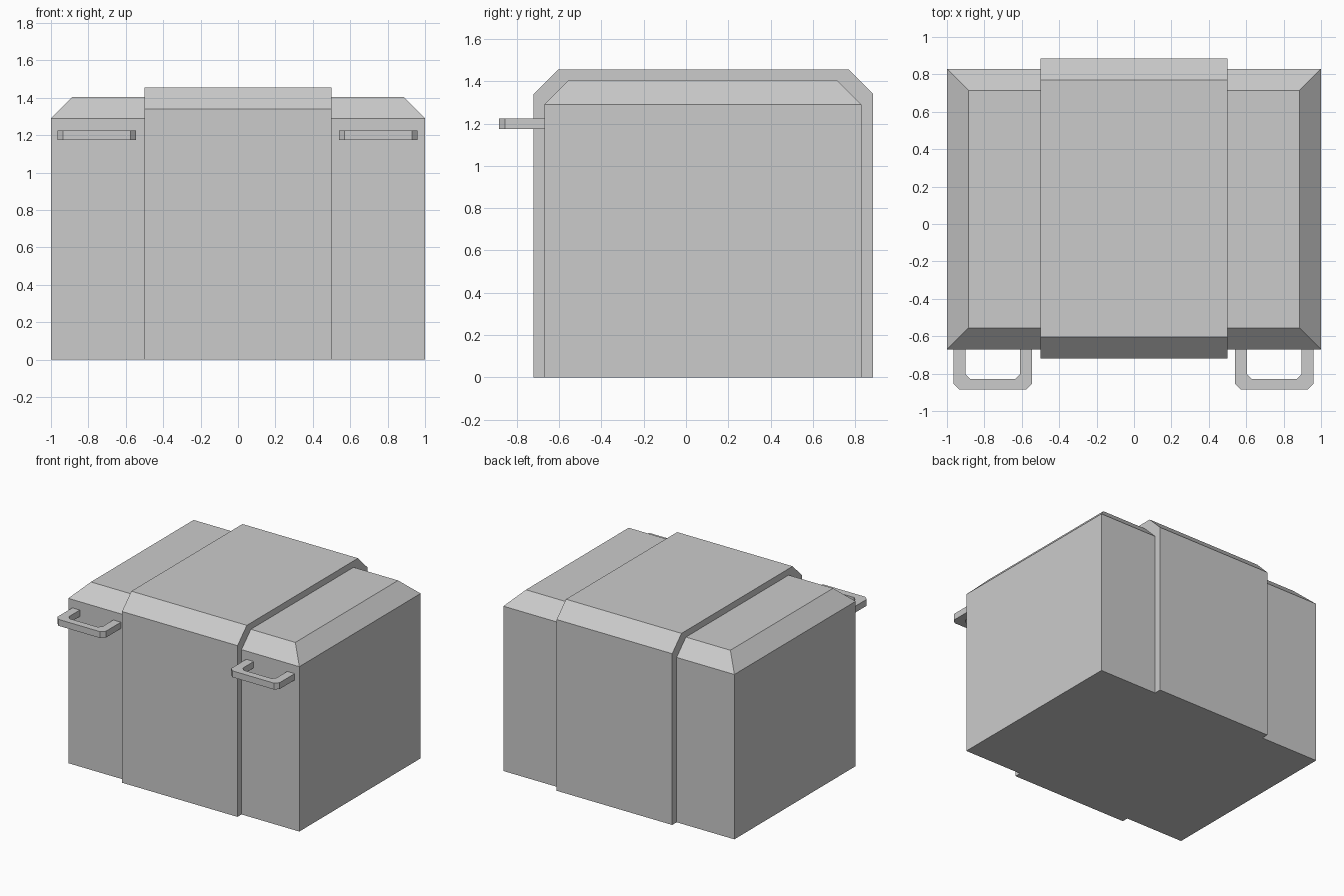
import bpy
import bmesh
from mathutils import Vector

cube = bpy.data.objects.get("Cube")
if cube:
    bpy.data.objects.remove(cube, do_unlink=True)

grey = bpy.data.materials.new("light_grey")
grey.use_nodes = True
COLOUR = (0.6, 0.6, 0.6, 1.0)
grey.diffuse_color = COLOUR
grey.node_tree.nodes["Principled BSDF"].inputs["Base Color"].default_value = COLOUR


def finish(name, bm):
    """Turn a bmesh into a named flat-shaded object."""
    bmesh.ops.recalc_face_normals(bm, faces=bm.faces)
    mesh = bpy.data.meshes.new(name)
    bm.to_mesh(mesh)
    bm.free()
    mesh.materials.append(grey)
    obj = bpy.data.objects.new(name, mesh)
    bpy.context.collection.objects.link(obj)
    return obj


def extrude_profile(name, points, offset):
    """Fill a closed outline and sweep it along the offset vector."""
    bm = bmesh.new()
    face = bm.faces.new([bm.verts.new(p) for p in points])
    swept = bmesh.ops.extrude_face_region(bm, geom=[face], use_keep_orig=True)
    verts = [g for g in swept["geom"] if isinstance(g, bmesh.types.BMVert)]
    bmesh.ops.translate(bm, verts=verts, vec=Vector(offset))
    return finish(name, bm)


CHAMFER = 0.115

# Main box: straight walls with a sloped rim around the lid
X, Y0, Y1, WALL = 1.0, -0.67, 0.83, 1.29
bm = bmesh.new()
base = bm.faces.new([bm.verts.new(p) for p in
                     ((-X, Y0, 0), (X, Y0, 0), (X, Y1, 0), (-X, Y1, 0))])


def raise_top(bm, face, height):
    """Extrude a face straight up and return the new top face."""
    swept = bmesh.ops.extrude_face_region(bm, geom=[face], use_keep_orig=True)
    verts = [g for g in swept["geom"] if isinstance(g, bmesh.types.BMVert)]
    bmesh.ops.translate(bm, verts=verts, vec=(0, 0, height))
    return next(g for g in swept["geom"] if isinstance(g, bmesh.types.BMFace))


shoulder = raise_top(bm, base, WALL)
lid = raise_top(bm, shoulder, CHAMFER)
bm.faces.remove(shoulder)
mid = (Y0 + Y1) / 2
for v in lid.verts:
    v.co.x -= CHAMFER if v.co.x > 0 else -CHAMFER
    v.co.y -= CHAMFER if v.co.y > mid else -CHAMFER
finish("main_box", bm)

# Raised central band wrapping front, top and back
B0, B1, BW = -0.72, 0.885, 1.34
band = [(B0, 0), (B0, BW), (B0 + CHAMFER, BW + CHAMFER),
        (B1 - CHAMFER, BW + CHAMFER), (B1, BW), (B1, 0)]
extrude_profile("central_band", [(-0.5, y, z) for y, z in band], (1.0, 0, 0))

# U-shaped handles on the front, one on each side of the band
half_u = [(0.21, -0.66), (0.21, -0.855), (0.18, -0.885)]
inner_u = [(0.12, -0.83), (0.145, -0.805), (0.145, -0.66)]
right_half = half_u
outline = (right_half + [(-x, y) for x, y in reversed(half_u)]
           + [(-x, y) for x, y in reversed(inner_u)] + inner_u)
for name, cx in (("right_handle", -0.755), ("left_handle", 0.75)):
    extrude_profile(name, [(cx + x, y, 1.175) for x, y in outline], (0, 0, 0.05))
